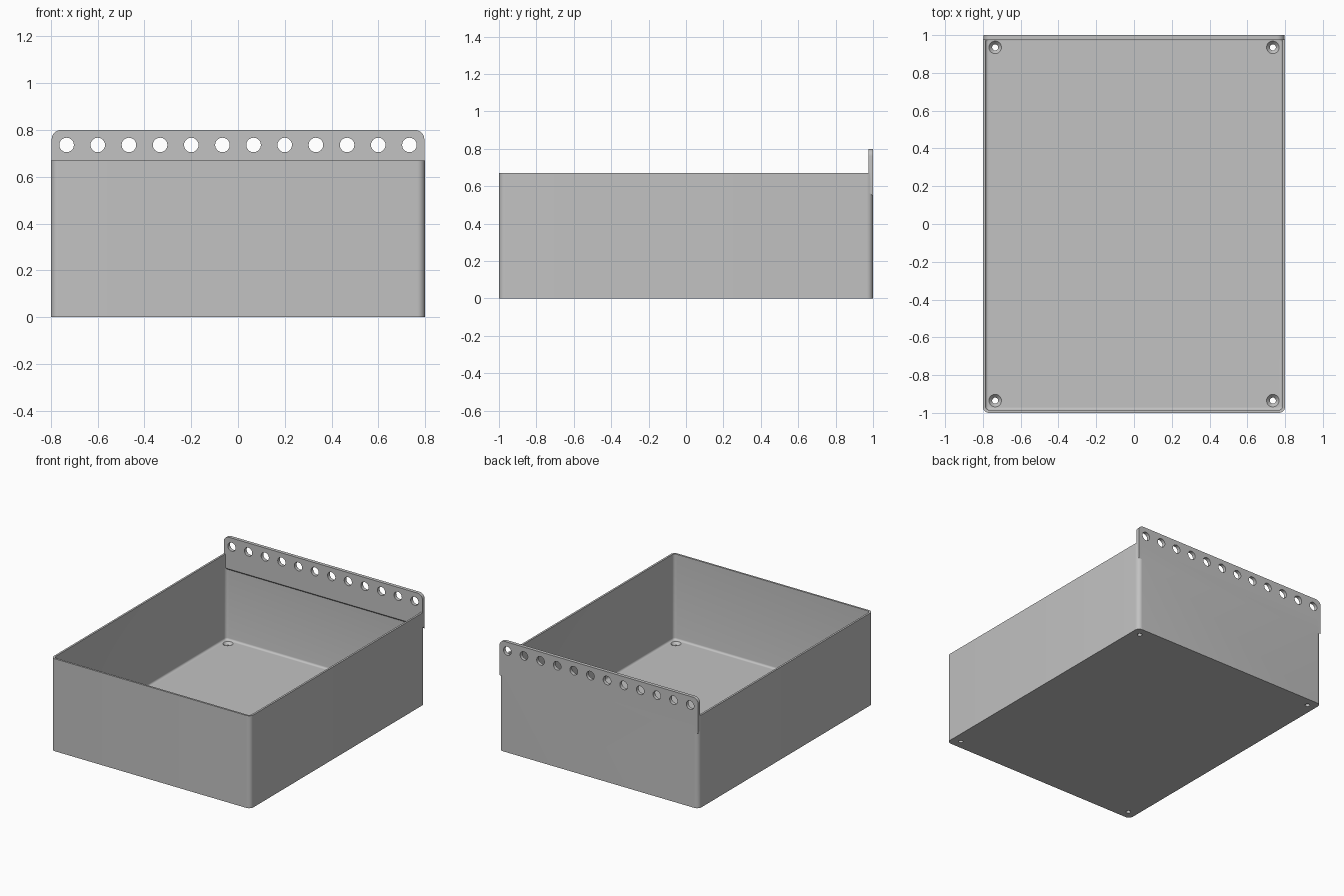
import bpy, bmesh, math
from mathutils import Matrix

cube = bpy.data.objects.get("Cube")
if cube:
    bpy.data.objects.remove(cube, do_unlink=True)

W, D, H = 0.8, 1.0, 0.67          # half width, half depth, wall height
WALL, FLOOR = 0.014, 0.05
FLANGE_W, FLANGE_TOP = 0.797, 0.8

grey = bpy.data.materials.new("plain grey")
grey.use_nodes = True
colour = (0.54, 0.54, 0.54, 1)
grey.diffuse_color = colour
grey.node_tree.nodes["Principled BSDF"].inputs["Base Color"].default_value = colour


def make_object(name, bm):
    bmesh.ops.recalc_face_normals(bm, faces=bm.faces)
    mesh = bpy.data.meshes.new(name)
    bm.to_mesh(mesh)
    bm.free()
    mesh.materials.append(grey)
    ob = bpy.data.objects.new(name, mesh)
    bpy.context.collection.objects.link(ob)
    return ob


def bevel(bm, rule, radius, segments):
    edges = [e for e in bm.edges if rule(*(v.co for v in e.verts))]
    bmesh.ops.bevel(bm, geom=edges, offset=radius, segments=segments,
                    profile=0.5, affect='EDGES')


def rounded_block(name, hx, hy, z0, z1, radius, floor_fillet=0):
    bm = bmesh.new()
    bmesh.ops.create_cube(bm, size=1, matrix=Matrix.Translation((0, 0, (z0 + z1) / 2))
                          @ Matrix.Diagonal((2 * hx, 2 * hy, z1 - z0, 1)))
    bevel(bm, lambda a, b: abs(a.z - b.z) > 0.1, radius, 8)
    if floor_fillet:
        bevel(bm, lambda a, b: max(a.z, b.z) < z0 + 1e-4, floor_fillet, 4)
    return make_object(name, bm)


def add_cone(bm, r1, r2, depth, matrix):
    bmesh.ops.create_cone(bm, cap_ends=True, segments=32, radius1=r1, radius2=r2,
                          depth=depth, matrix=matrix)


def combine(target, other, operation):
    mod = target.modifiers.new(operation.title(), 'BOOLEAN')
    mod.operation = operation
    mod.solver = 'EXACT'
    mod.object = other
    bpy.context.view_layer.objects.active = target
    bpy.ops.object.modifier_apply(modifier=mod.name)
    bpy.data.objects.remove(other, do_unlink=True)


# Open box with rounded corners and a filleted floor
tray = rounded_block("storage_tray", W, D, 0, H, 0.033)
combine(tray, rounded_block("cavity_cutter", W - WALL, D - WALL, FLOOR, 1, 0.022, 0.014),
        'DIFFERENCE')

# Back flange: slanted underside, rounded top corners
bm = bmesh.new()
profile = [(0.975, FLANGE_TOP), (D, FLANGE_TOP), (D, 0.545), (0.975, 0.57)]
face = bm.faces.new([bm.verts.new((-FLANGE_W, y, z)) for y, z in profile])
side = bmesh.ops.extrude_face_region(bm, geom=[face])["geom"]
bmesh.ops.translate(bm, vec=(2 * FLANGE_W, 0, 0),
                    verts=[v for v in side if isinstance(v, bmesh.types.BMVert)])
bmesh.ops.recalc_face_normals(bm, faces=bm.faces)
bevel(bm, lambda a, b: min(a.z, b.z) > 0.79 and abs(a.x - b.x) < 0.01, 0.04, 8)
combine(tray, make_object("back_flange", bm), 'UNION')

# Row of mounting holes through the flange
bm = bmesh.new()
for i in range(12):
    x = (i - 5.5) * 0.1333
    add_cone(bm, 0.031, 0.031, 0.2,
             Matrix.Translation((x, D, 0.736)) @ Matrix.Rotation(math.pi / 2, 4, 'X'))
combine(tray, make_object("flange_hole_cutter", bm), 'DIFFERENCE')

# Countersunk screw holes in the floor corners
for name, r1, r2, low, high in (("screw_hole_cutter", 0.016, 0.016, -0.1, 0.1),
                                ("countersink_cutter", 0.014, 0.036, 0.029, 0.053)):
    bm = bmesh.new()
    for sx in (-1, 1):
        for sy in (-1, 1):
            add_cone(bm, r1, r2, high - low,
                     Matrix.Translation((sx * 0.735, sy * 0.935, (low + high) / 2)))
    combine(tray, make_object(name, bm), 'DIFFERENCE')

# Smooth rounded surfaces, sharp rims
bpy.ops.object.select_all(action='DESELECT')
tray.select_set(True)
bpy.context.view_layer.objects.active = tray
bpy.ops.object.shade_smooth_by_angle(angle=math.radians(30))
